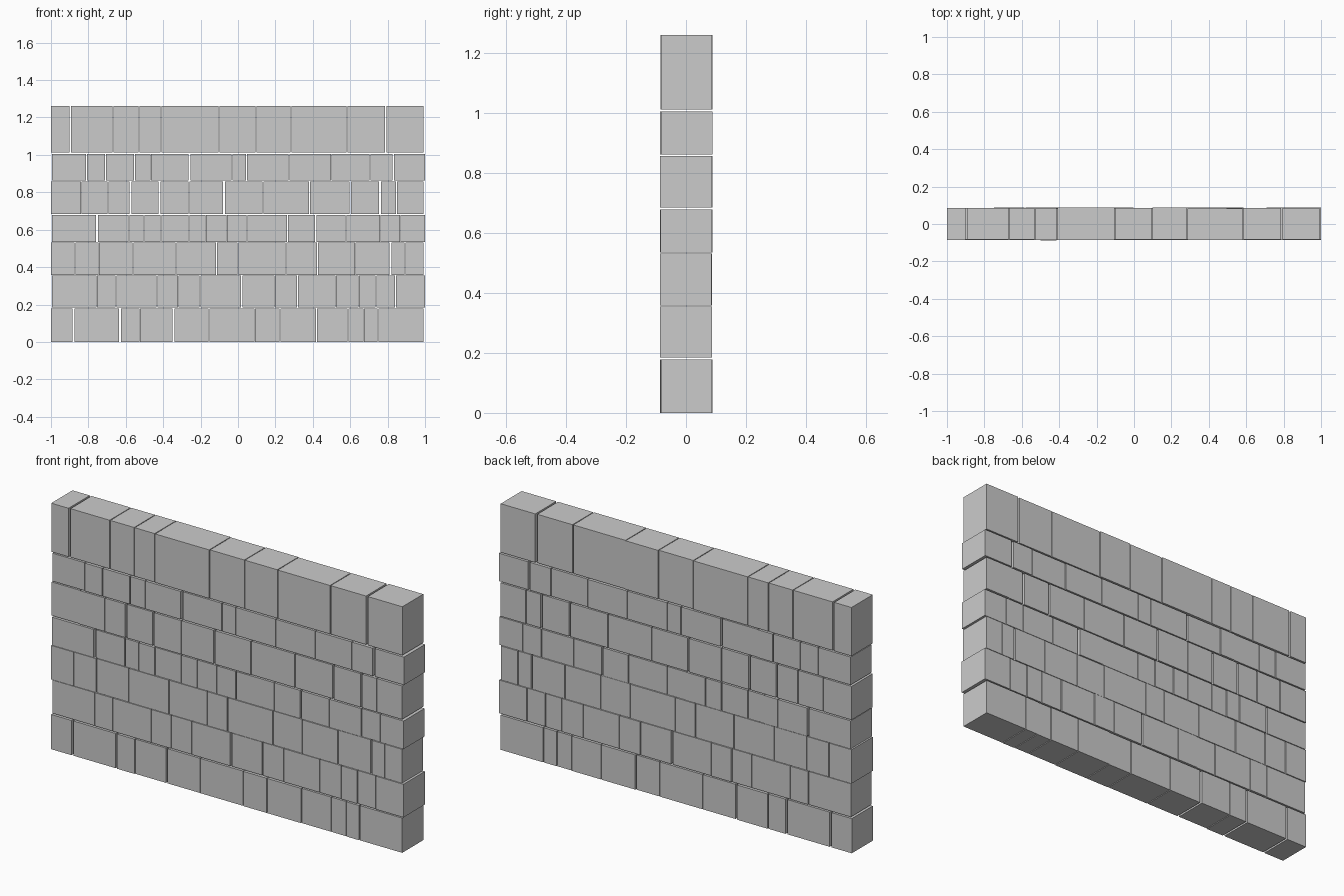
import bpy, bmesh, random
from mathutils import Matrix

random.seed(4)

# Courses from bottom to top: z range, joint positions, indices of wider joints
courses = [
    (0.000, 0.178, [-.88, -.63, -.525, -.345, -.155, .09, .225, .42, .588, .673, .748], (0, 1, 3)),
    (0.185, 0.355, [-.755, -.652, -.433, -.32, -.203, .02, .197, .318, .523, .646, .738, .842], (5,)),
    (0.358, 0.532, [-.872, -.745, -.561, -.332, -.115, 0, .257, .425, .627, .815, .893], (9,)),
    (0.535, 0.679, [-.753, -.583, -.503, -.412, -.262, -.172, -.06, .048, .265, .416, .578, .76, .867], (0, 9)),
    (0.685, 0.857, [-.838, -.695, -.575, -.42, -.262, -.075, .134, .382, .6, .76, .848], (2, 3, 5, 8, 9)),
    (0.863, 1.006, [-.81, -.708, -.553, -.466, -.26, -.032, .046, .273, .498, .706, .83], (4, 10)),
    (1.013, 1.262, [-.897, -.668, -.529, -.412, -.102, .096, .283, .583, .79], (0, 8)),
]


def add_block(bm, x0, x1, z0, z1):
    # Each stone spans the wall, with slightly uneven depth
    y0 = -0.086 + random.uniform(-.001, .003)
    y1 = 0.087 + random.uniform(-.003, .001)
    centre = ((x0 + x1) / 2, (y0 + y1) / 2, (z0 + z1) / 2)
    size = (x1 - x0, y1 - y0, z1 - z0, 1)
    bmesh.ops.create_cube(bm, size=1, matrix=Matrix.Translation(centre) @ Matrix.Diagonal(size))


# One object per course of stones; alternate courses shift sideways a little
for row, (z0, z1, joints, wide) in enumerate(courses):
    left, right = (-0.995, 1.0) if row % 2 else (-1.0, 0.991)
    bm = bmesh.new()
    start = left
    for i, x in enumerate(joints):
        half_gap = 0.005 if i in wide else 0.002
        add_block(bm, start, x - half_gap, z0, z1)
        start = x + half_gap
    add_block(bm, start, right, z0, z1)
    name = "top_stone_course" if row == len(courses) - 1 else f"stone_course_{row + 1}"
    mesh = bpy.data.meshes.new(name)
    bm.to_mesh(mesh)
    bm.free()
    bpy.context.collection.objects.link(bpy.data.objects.new(name, mesh))
